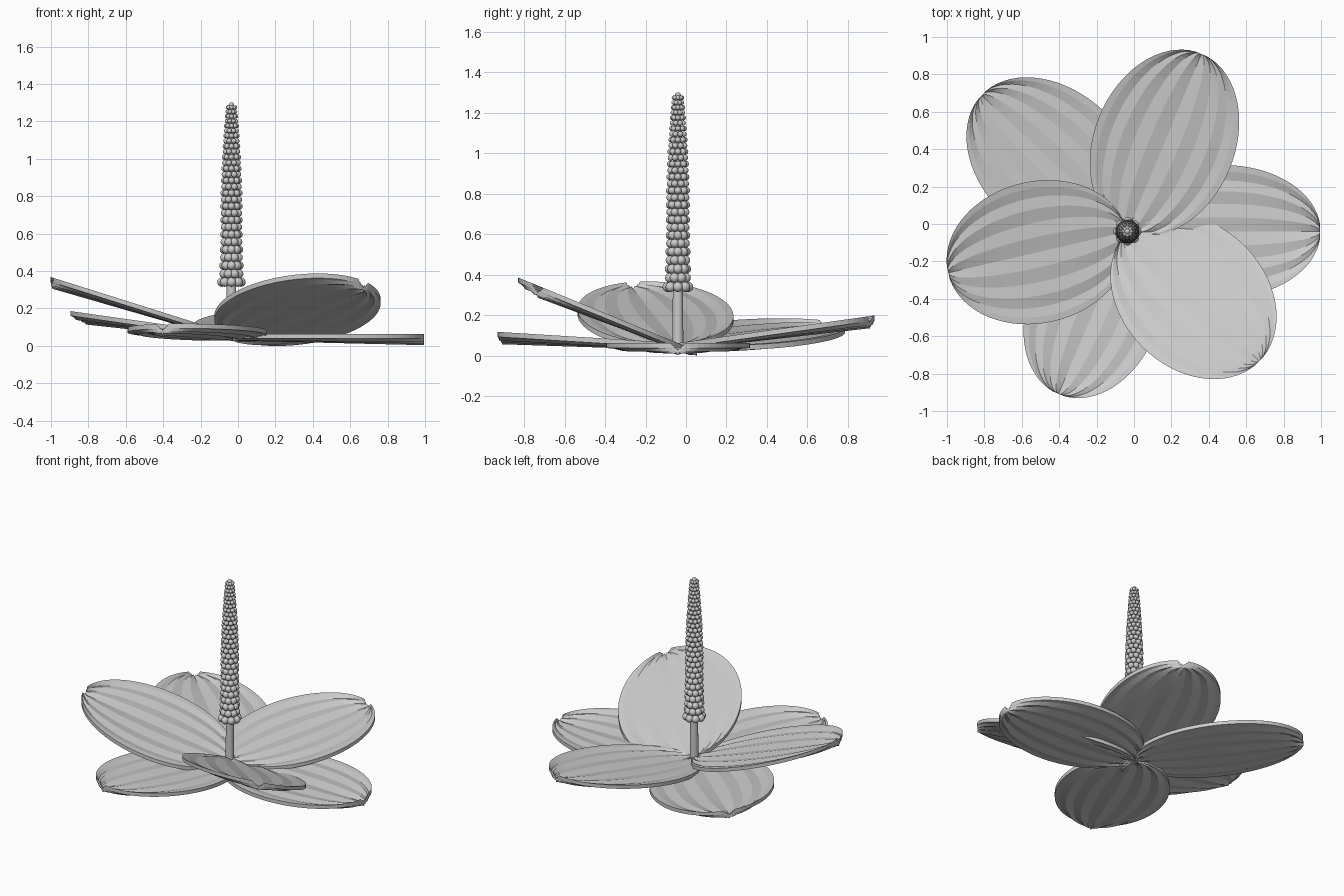
import bpy, bmesh, math
from mathutils import Matrix, Vector

if "Cube" in bpy.data.objects:
    bpy.data.objects.remove(bpy.data.objects["Cube"])

CX, CY, BASE = -0.035, -0.04, 0.063

grey = bpy.data.materials.new("plain grey")
grey.diffuse_color = (0.6, 0.6, 0.6, 1)
grey.use_nodes = True
grey.node_tree.nodes["Principled BSDF"].inputs["Base Color"].default_value = grey.diffuse_color


def finish(bm, name, smooth=False):
    bmesh.ops.recalc_face_normals(bm, faces=bm.faces)
    mesh = bpy.data.meshes.new(name)
    bm.to_mesh(mesh)
    bm.free()
    for p in mesh.polygons:
        p.use_smooth = smooth
    mesh.materials.append(grey)
    obj = bpy.data.objects.new(name, mesh)
    bpy.context.collection.objects.link(obj)
    return obj


def petal(name, angle, length, half_width, sx, sy, strips=12, rows=32):
    """Pleated oval leaf, lying on the plane z = BASE + sx*x + sy*y."""
    ca, sa = math.cos(math.radians(angle)), math.sin(math.radians(angle))
    bm = bmesh.new()
    layers = []
    for drop in (0.0, 0.025):
        grid = []
        for i in range(rows + 1):
            t = math.pi * (0.03 + 0.94 * i / rows)
            s = (1 - math.cos(t)) / 2
            row = []
            for k in range(strips + 1):
                u = 2 * k / strips - 1
                # strips are even in longitude, so they bunch toward the rim
                v = math.sin(u * math.pi / 2) * 0.5 + u * 0.5
                along, side = length * s, half_width * math.sin(t) * v
                x, y = along * ca - side * sa, along * sa + side * ca
                pleat = 0.010 * (k % 2 == 0) * (abs(u) < 0.99)
                sag = 0.025 * s * (1 - abs(u)) + pleat
                row.append(bm.verts.new((CX + x, CY + y,
                                         BASE + sx * x + sy * y - sag - drop)))
            grid.append(row)
        layers.append(grid)
    for grid in layers:
        for i in range(rows):
            for k in range(strips):
                bm.faces.new((grid[i][k], grid[i][k + 1],
                              grid[i + 1][k + 1], grid[i + 1][k]))
    # rim joining the upper and lower skins
    top, low = layers

    def outline(g):
        return (g[0] + [r[-1] for r in g[1:]] + g[-1][-2::-1]
                + [r[0] for r in g[-2:0:-1]])
    a, b = outline(top), outline(low)
    for i in range(len(a)):
        j = (i + 1) % len(a)
        bm.faces.new((a[i], a[j], b[j], b[i]))
    return finish(bm, name)


# Six petals: direction, length, half width, slope in x and y
petal("petal_right", 0, 1.033, 0.355, 0, 0)
petal("petal_back", 67.4, 1.03, 0.376, 0, 0.14)
petal("petal_back_left", 137, 1.068, 0.385, -0.142, 0)
petal("petal_left", 193, 0.985, 0.379, -0.315, 0)
petal("petal_front_right", -44.5, 0.99, 0.385, 0, -0.41)
petal("petal_front_left", 247, 0.945, 0.35, 0, -0.062)


def cone(name, z0, z1, r0, r1):
    bm = bmesh.new()
    bmesh.ops.create_cone(bm, cap_ends=True, segments=16, radius1=r0, radius2=r1,
                          depth=z1 - z0,
                          matrix=Matrix.Translation((CX, CY, (z0 + z1) / 2)))
    obj = finish(bm, name, True)
    bpy.ops.object.select_all(action='DESELECT')
    obj.select_set(True)
    bpy.context.view_layer.objects.active = obj
    bpy.ops.object.shade_smooth_by_angle(angle=math.radians(40))


# Stem and the tapered core of the flower spike
cone("stem", 0.03, 0.36, 0.027, 0.025)
cone("spike_core", 0.33, 1.29, 0.045, 0.014)

# Staggered rings of round buds
ENVELOPE = [(0.34, 0.076), (0.39, 0.066), (0.6, 0.060), (0.8, 0.060),
            (1.0, 0.052), (1.2, 0.038), (1.31, 0.027)]


def envelope(z):
    for (z0, r0), (z1, r1) in zip(ENVELOPE, ENVELOPE[1:]):
        if z <= z1:
            return r0 + (r1 - r0) * (z - z0) / (z1 - z0)
    return ENVELOPE[-1][1]


bm = bmesh.new()
z, ring = 0.34, 0
while z < 1.29:
    f = (z - 0.34) / 0.95
    size = 0.025 - 0.014 * f
    radius = envelope(z) - size
    for k in range(8):
        a = math.tau * (k + 0.5 * (ring % 2)) / 8
        pos = Vector((CX + radius * math.cos(a), CY + radius * math.sin(a), z))
        bmesh.ops.create_uvsphere(bm, u_segments=12, v_segments=8, radius=size,
                                  matrix=Matrix.Translation(pos))
    z += 0.045 - 0.022 * f
    ring += 1
bmesh.ops.create_uvsphere(bm, u_segments=12, v_segments=8, radius=0.015,
                          matrix=Matrix.Translation((CX, CY, 1.287)))
finish(bm, "spike_buds", True)
